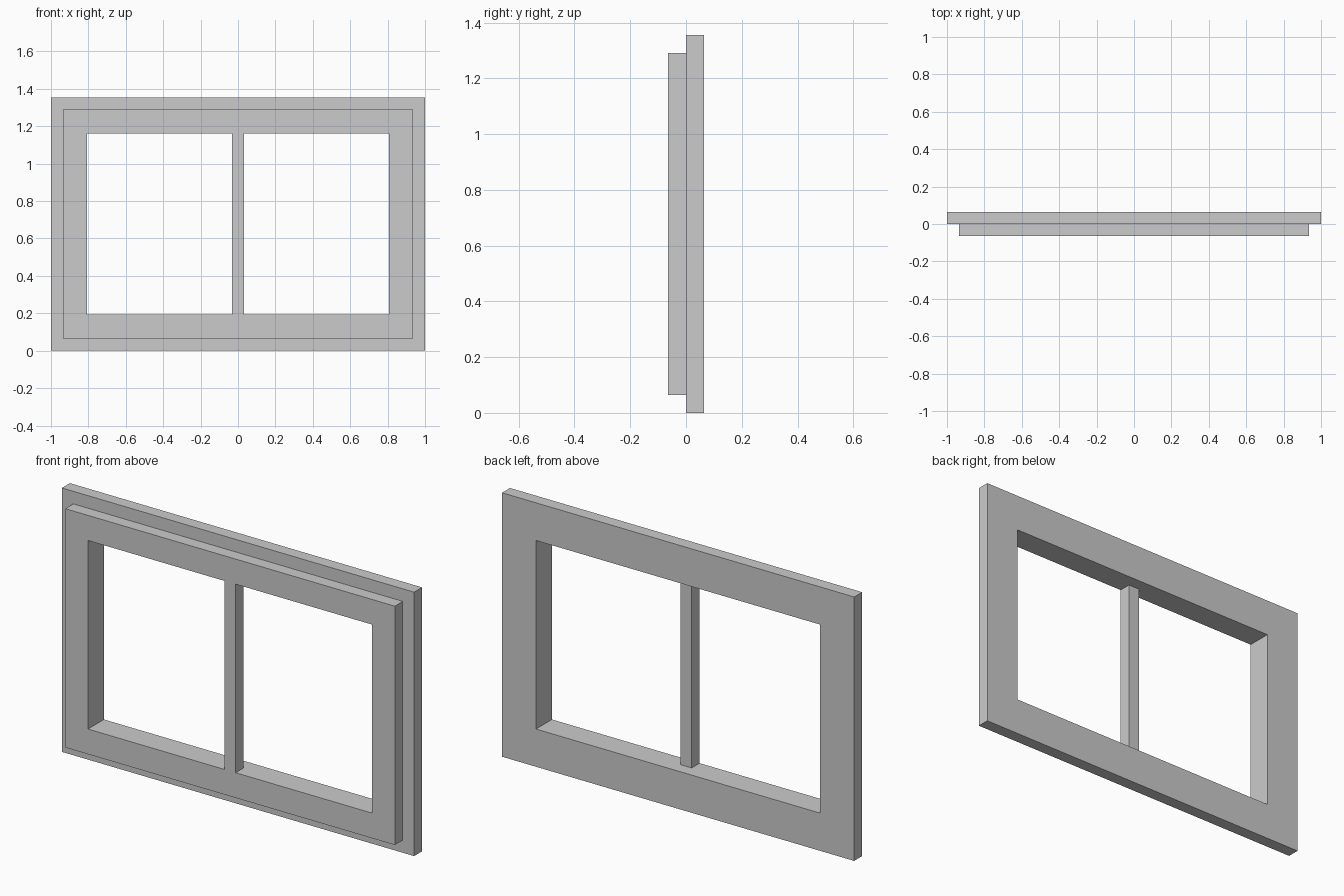
import bpy
import bmesh

if "Cube" in bpy.data.objects:
    bpy.data.objects.remove(bpy.data.objects["Cube"])

U = 2 / 31  # module: frame thickness and trim step


def frame(name, xs, zs, openings, y_front, depth):
    """Grid sheet facing -y with cells left open, thickened backwards."""
    bm = bmesh.new()
    v = [[bm.verts.new((x * U, y_front, z * U)) for z in zs] for x in xs]
    for i in range(len(xs) - 1):
        for j in range(len(zs) - 1):
            if (i, j) not in openings:
                bm.faces.new((v[i][j], v[i + 1][j], v[i + 1][j + 1], v[i][j + 1]))
    mesh = bpy.data.meshes.new(name)
    bm.to_mesh(mesh)
    bm.free()
    obj = bpy.data.objects.new(name, mesh)
    bpy.context.collection.objects.link(obj)
    mod = obj.modifiers.new("thickness", 'SOLIDIFY')
    mod.thickness = depth
    mod.offset = -1
    return obj


# Wide rear frame with a single opening
frame("rear_frame", (-15.5, -12.5, 12.5, 15.5), (0, 3, 18, 21),
      {(1, 1)}, 0, U)

# Smaller front frame, split in two by the central mullion
frame("front_frame_with_mullion", (-14.5, -12.5, -0.5, 0.5, 12.5, 14.5),
      (1, 3, 18, 20), {(1, 1), (3, 1)}, -U, U)
